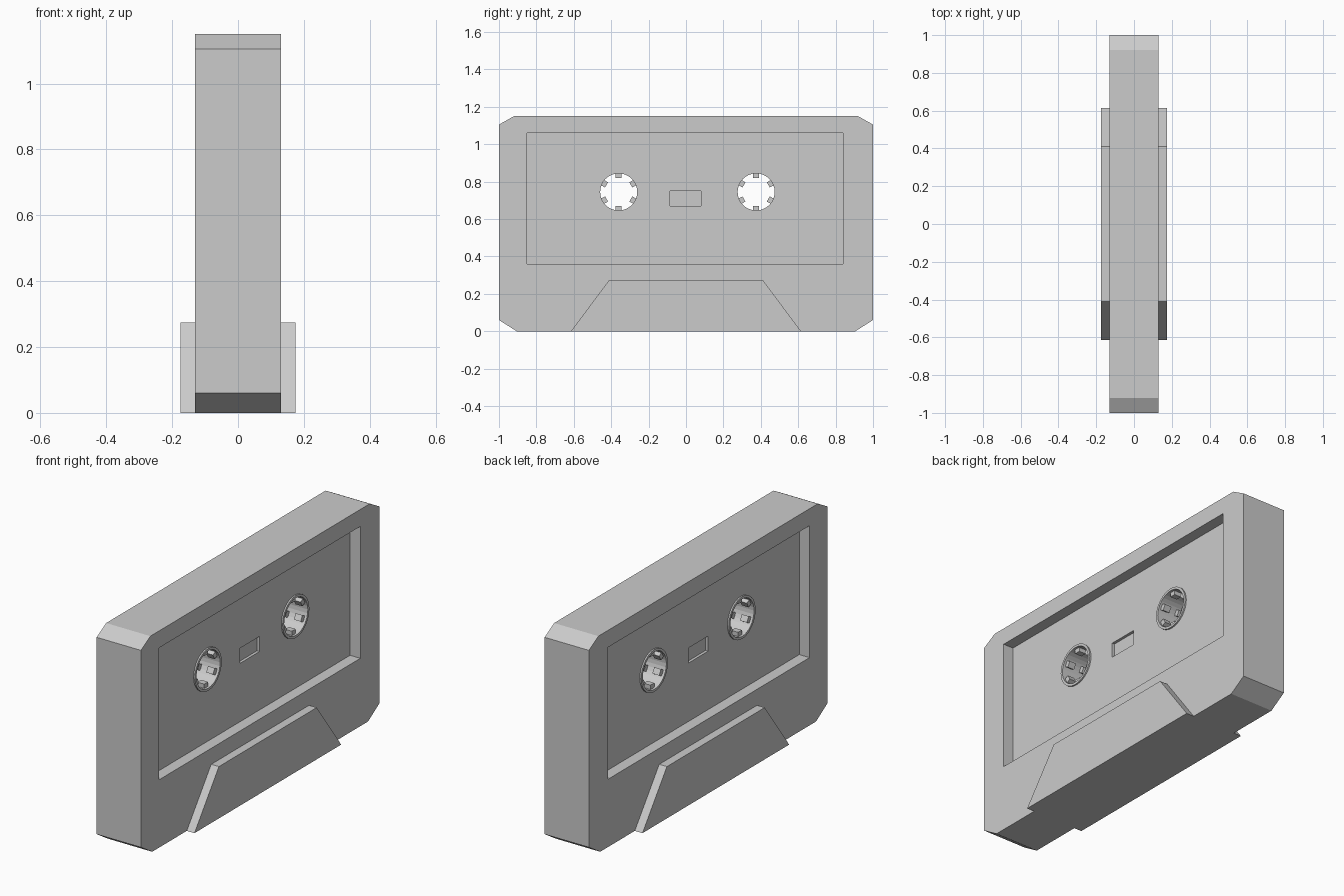
import bpy, bmesh
from math import sin, cos, pi, radians
from mathutils import Matrix

if "Cube" in bpy.data.objects:
    bpy.data.objects.remove(bpy.data.objects["Cube"])


def prism(name, outline, x0, x1):
    """Extrude a (y, z) outline along x."""
    bm = bmesh.new()
    face = bm.faces.new([bm.verts.new((x0, y, z)) for y, z in outline])
    ext = bmesh.ops.extrude_face_region(bm, geom=[face])
    verts = [v for v in ext["geom"] if isinstance(v, bmesh.types.BMVert)]
    bmesh.ops.translate(bm, vec=(x1 - x0, 0, 0), verts=verts)
    bmesh.ops.recalc_face_normals(bm, faces=bm.faces)
    return finish(name, bm)


def finish(name, bm):
    me = bpy.data.meshes.new(name)
    bm.to_mesh(me)
    bm.free()
    ob = bpy.data.objects.new(name, me)
    bpy.context.collection.objects.link(ob)
    return ob


def rect(y0, y1, z0, z1):
    return [(y0, z0), (y1, z0), (y1, z1), (y0, z1)]


def circle(y, z, r, n=32):
    return [(y + r * cos(2 * pi * i / n), z + r * sin(2 * pi * i / n)) for i in range(n)]


def cut(target, cutter):
    cutter.hide_render = True
    mod = target.modifiers.new("cut", "BOOLEAN")
    mod.operation = "DIFFERENCE"
    mod.solver = "EXACT"
    mod.object = cutter
    bpy.context.view_layer.objects.active = target
    bpy.ops.object.modifier_apply(modifier=mod.name)
    bpy.data.objects.remove(cutter)


HALF = 0.13      # half thickness of the shell
FLOOR = 0.07     # label recess floor
REELS = [(-0.36, 0.745), (0.375, 0.745)]

# Shell with clipped corners
shell = prism("shell", [(-0.905, 0), (0.905, 0), (1, 0.06), (1, 1.105), (0.92, 1.15),
                        (-0.92, 1.15), (-1, 1.105), (-1, 0.06)], -HALF, HALF)

# Label recess and small window on both faces
for s in (-1, 1):
    cut(shell, prism("recess_cutter", rect(-0.85, 0.84, 0.36, 1.06), s * FLOOR, s * 0.2))
    cut(shell, prism("window_cutter", rect(-0.085, 0.08, 0.67, 0.75), s * (FLOOR - 0.015), s * 0.2))

# Reel holes through the shell
for y, z in REELS:
    cut(shell, prism("hole_cutter", circle(y, z, 0.107), -0.3, 0.3))

# Raised trapezoid at the tape edge, both faces
trapezoid = [(-0.615, 0), (0.615, 0), (0.41, 0.275), (-0.41, 0.275)]
for s, side in ((-1, "left"), (1, "right")):
    prism("head_cover_" + side, trapezoid, s * (HALF - 0.01), s * 0.175)


# Reel hubs: thin ring with six teeth pointing inward
def hub(name, y, z, n=32):
    bm = bmesh.new()
    half = FLOOR + 0.008
    section = [(0.112, -half), (0.112, half), (0.099, half), (0.099, -half)]
    rings = []
    for i in range(n):
        a = 2 * pi * i / n
        rings.append([bm.verts.new((x, r * cos(a), r * sin(a))) for r, x in section])
    for i in range(n):
        p, q = rings[i], rings[(i + 1) % n]
        for j in range(4):
            k = (j + 1) % 4
            bm.faces.new((p[j], p[k], q[k], q[j]))
    for k in range(6):
        for x in (-0.045, 0.045):
            m = (Matrix.Rotation(radians(90 + 60 * k), 4, "X")
                 @ Matrix.Translation((x, 0.0885, 0))
                 @ Matrix.Diagonal((0.04, 0.027, 0.032, 1)))
            bmesh.ops.create_cube(bm, size=1, matrix=m)
    bmesh.ops.recalc_face_normals(bm, faces=bm.faces)
    bmesh.ops.translate(bm, vec=(0, y, z), verts=bm.verts)
    return finish(name, bm)


for i, (y, z) in enumerate(REELS):
    hub("reel_hub_%d" % (i + 1), y, z)
